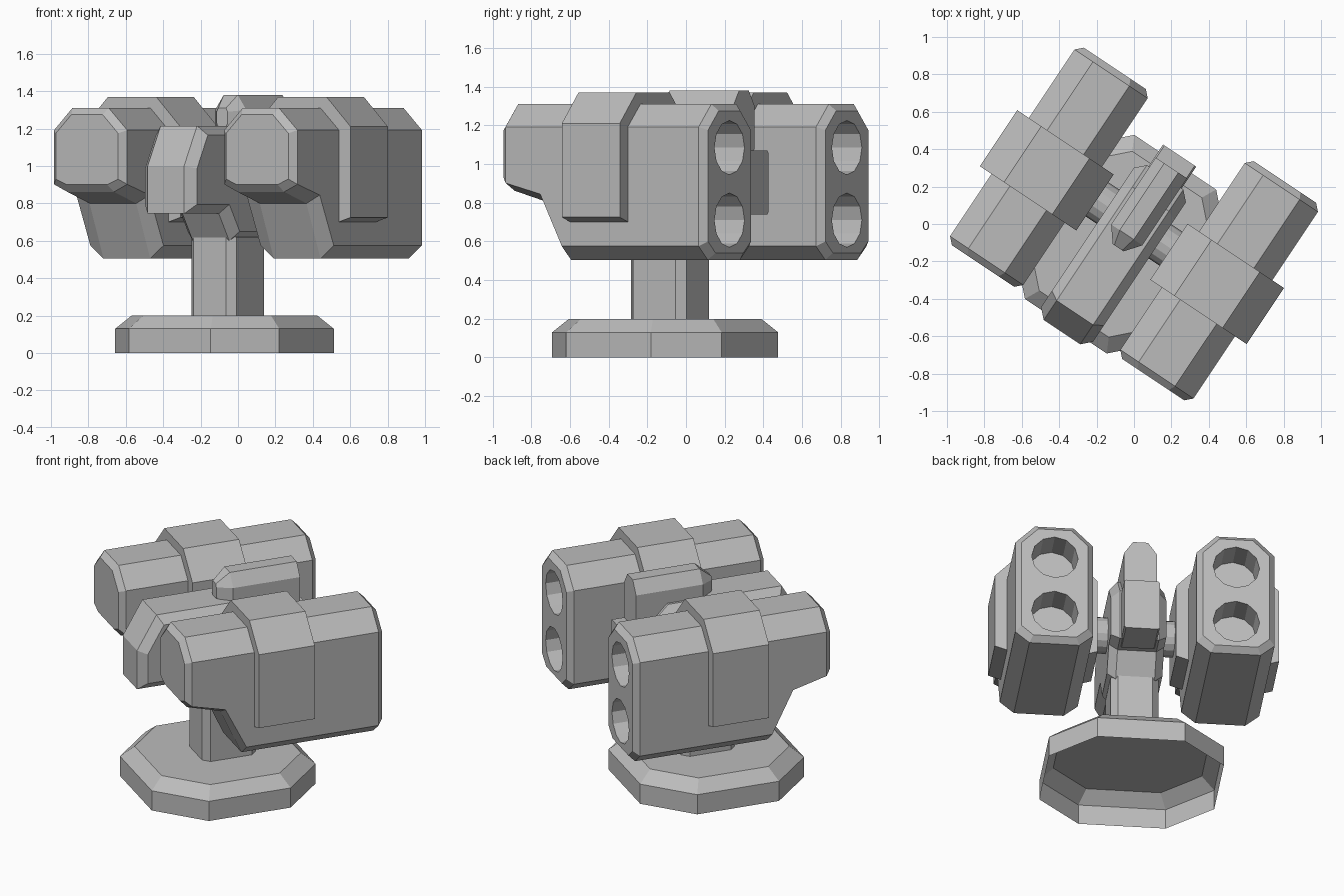
import bpy, bmesh
from math import radians
from mathutils import Matrix

cube = bpy.data.objects.get("Cube")
if cube:
    bpy.data.objects.remove(cube, do_unlink=True)

# The whole turret is turned on its base
TURN = Matrix.Rotation(radians(-33.7), 4, 'Z')

grey = bpy.data.materials.new("plain grey")
grey.use_nodes = True
grey.diffuse_color = (0.5, 0.5, 0.5, 1)
grey.node_tree.nodes["Principled BSDF"].inputs["Base Color"].default_value = (0.5, 0.5, 0.5, 1)


def make(name, bm, recalc=True):
    if recalc:
        bmesh.ops.recalc_face_normals(bm, faces=bm.faces)
    bm.transform(TURN)
    mesh = bpy.data.meshes.new(name)
    bm.to_mesh(mesh)
    bm.free()
    mesh.materials.append(grey)
    obj = bpy.data.objects.new(name, mesh)
    bpy.context.collection.objects.link(obj)
    return obj


def loft(rings, start_cap=True, end_cap=True):
    """Skin a row of rings that have equal point counts."""
    bm = bmesh.new()
    loops = [[bm.verts.new(p) for p in ring] for ring in rings]
    n = len(loops[0])
    for a, b in zip(loops, loops[1:]):
        for i in range(n):
            j = (i + 1) % n
            bm.faces.new((a[i], a[j], b[j], b[i]))
    if start_cap:
        bm.faces.new(loops[0][::-1])
    if end_cap:
        bm.faces.new(loops[-1])
    return bm


def section(y, half, low, high, top, bottom, cx=0):
    """Upright box section with cut corners; top and bottom are (x, z) cuts."""
    tx, tz = top
    bx, bz = bottom
    right = [(half - bx, low), (half, low + bz), (half, high - tz), (half - tx, high)]
    left = [(-x, z) for x, z in reversed(right)]
    return [(cx + x, y, z) for x, z in right + left]


def plan(a, b, cut, z, cy, scale=1):
    """Level rectangle with cut corners."""
    pts = [(a, b - cut), (a - cut, b), (cut - a, b), (-a, b - cut),
           (-a, cut - b), (cut - a, -b), (a - cut, -b), (a, cut - b)]
    return [(x * scale, cy + y * scale, z) for x, y in pts]


# Base: open-bottomed eight-sided foot
make("base", loft([plan(.527, .527, .264, z, -.13, s)
                   for z, s in ((0, 1), (.13, 1), (.2, .85))], start_cap=False))

# Column
make("column", loft([plan(.145, .172, .04, z, -.1) for z in (.2, .62)]))

# Central housing: side profile, widened and chamfered around both sides
profile = [(-.695, .745), (-.695, 1.0), (-.57, 1.215), (.16, 1.215), (.3, 1.07),
           (.3, .745), (.16, .745), (.06, .6), (-.26, .6), (-.36, .745)]
bm = loft([[(x, y, z) for y, z in profile] for x in (-.167, .167)])
bmesh.ops.recalc_face_normals(bm, faces=bm.faces)
rims = [e for e in bm.edges if abs(e.verts[0].co.x - e.verts[1].co.x) < .001]
bmesh.ops.bevel(bm, geom=rims, offset=.05, segments=1, affect='EDGES', clamp_overlap=True)
make("central_housing", bm)

# Rear block behind the housing
make("rear_block", loft([section(y, .107, .74, 1.07, (.01, .01), (.01, .01))
                         for y in (.2, .44)]))

# Sensor on top, with a narrowed nose
make("sensor", loft([section(-.153, .035, 1.21, 1.31, (.01, .02), (.01, .02)),
                     section(-.07, .1, 1.1, 1.38, (.055, .08), (.01, .01)),
                     section(.36, .1, 1.07, 1.38, (.055, .08), (.01, .01))]))


def tube(name, matrix, radius, depth, sides):
    bm = bmesh.new()
    bmesh.ops.create_cone(bm, cap_ends=True, segments=sides, radius1=radius,
                          radius2=radius, depth=depth, matrix=matrix)
    return make(name, bm)


for side, label in ((1, "left"), (-1, "right")):
    cx = side * .547

    # Launcher pod: stepped underside at the front, chamfered ends
    cut, low_cut = (.118, .118), (.085, .07)
    pod = make(label + "_pod", loft([
        section(-.635, .2, .9, 1.275, (.1, .1), (.07, .03), cx),
        section(-.6, .235, .862, 1.31, cut, (.085, .04), cx),
        section(-.385, .235, .8, 1.31, cut, (.085, .045), cx),
        section(-.25, .235, .505, 1.31, cut, low_cut, cx),
        section(.6, .235, .505, 1.31, cut, low_cut, cx),
        section(.635, .2, .54, 1.275, (.1, .1), (.07, .06), cx)]))

    # Two round bores cut into the rear of each pod
    for z in (.71, 1.085):
        place = Matrix.Translation((cx, .585, z)) @ Matrix.Rotation(radians(90), 4, 'X')
        cutter = tube(label + "_bore_cutter", place, .14, .27, 12)
        cutter.hide_render = True
        cutter.hide_viewport = True
        bore = pod.modifiers.new("bore", 'BOOLEAN')
        bore.object = cutter
        bore.operation = 'DIFFERENCE'
        bore.solver = 'EXACT'

    # Clamp band wrapped around the pod
    make(label + "_band", loft([section(y, .31, .7, 1.37, (.155, .16), (.08, .025), cx)
                                for y in (-.2, .16)]))

    # Axle joining pod and housing
    place = Matrix.Translation((side * .22, 0, .93)) @ Matrix.Rotation(radians(90), 4, 'Y')
    tube(label + "_axle", place, .11, .2, 16)
